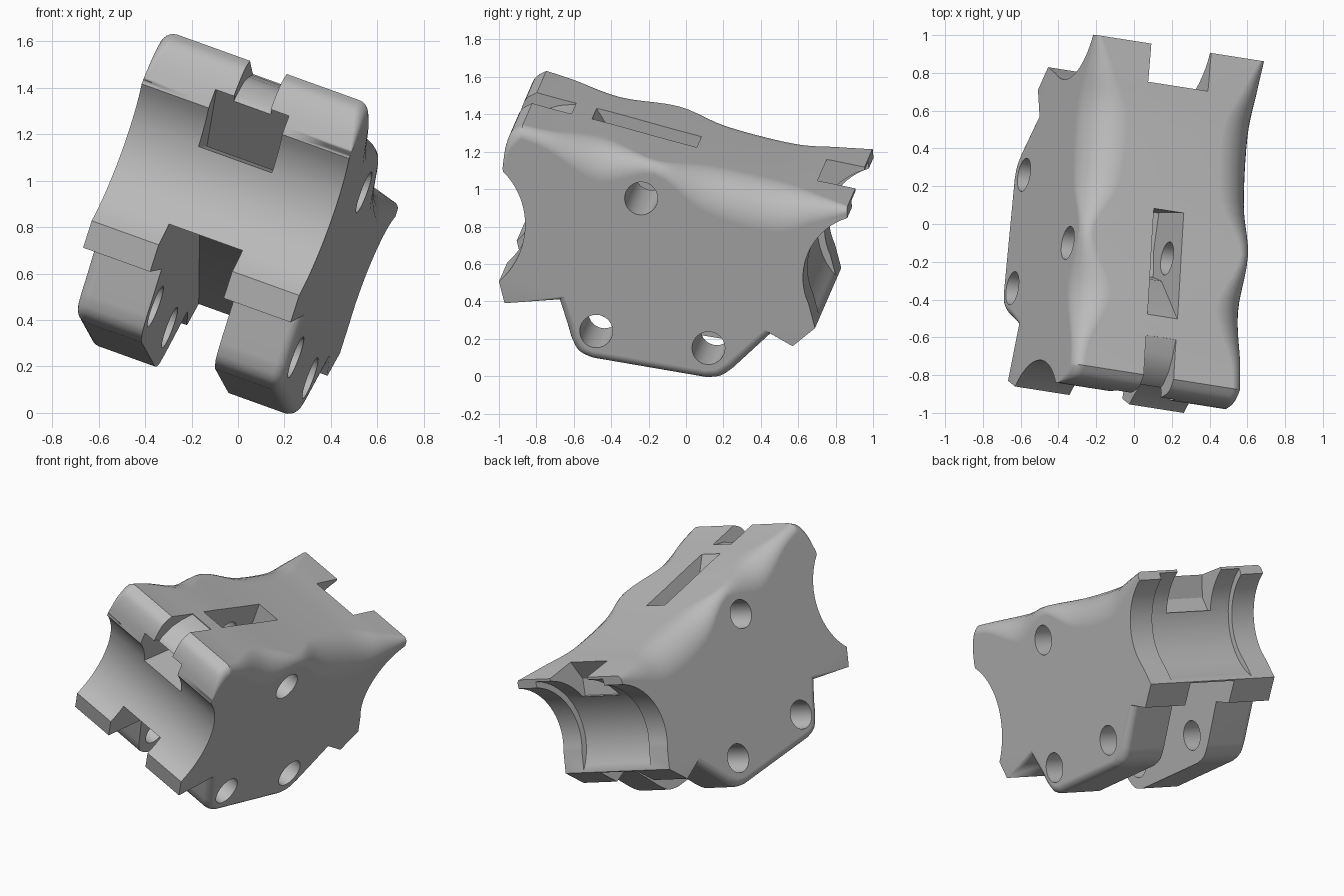
import bpy, bmesh, math
from mathutils import Vector

cube = bpy.data.objects.get("Cube")
if cube:
    bpy.data.objects.remove(cube, do_unlink=True)

grey = bpy.data.materials.new("plain_grey")
grey.use_nodes = True
colour = (0.5, 0.5, 0.5, 1)
grey.diffuse_color = colour
grey.node_tree.nodes["Principled BSDF"].inputs["Base Color"].default_value = colour

# Tilted frame: t runs across the width, y and z lie on the right-hand face
HALF = 0.48
AXIS = Vector((0.931, -0.146, -0.335))


def place(t, y, z):
    x = (0.222 - AXIS.y * y - AXIS.z * z) / AXIS.x
    return Vector((x, y, z)) + AXIS * (t - HALF)


def loft(name, sections):
    """Closed solid through equal-length rings of points."""
    bm = bmesh.new()
    rings = [[bm.verts.new(p) for p in s] for s in sections]
    n = len(rings[0])
    for a, b in zip(rings, rings[1:]):
        for i in range(n):
            j = (i + 1) % n
            bm.faces.new((a[i], a[j], b[j], b[i]))
    bm.faces.new(rings[0])
    bm.faces.new(rings[-1])
    bmesh.ops.remove_doubles(bm, verts=bm.verts, dist=0.0005)
    bmesh.ops.recalc_face_normals(bm, faces=bm.faces)
    mesh = bpy.data.meshes.new(name)
    bm.to_mesh(mesh)
    bm.free()
    mesh.materials.append(grey)
    obj = bpy.data.objects.new(name, mesh)
    bpy.context.collection.objects.link(obj)
    return obj


def prism(name, outline, half):
    return loft(name, [[place(t, y, z) for y, z in outline] for t in (-half, half)])


def arc(cy, cz, r, start, end, n):
    angles = [math.radians(start + (end - start) * i / n) for i in range(n + 1)]
    return [(cy + r * math.cos(a), cz + r * math.sin(a)) for a in angles]


def smooth_path(pts, steps=5):
    """Catmull-Rom through points of any dimension."""
    pts = [Vector(p) for p in pts]
    out = []
    for i in range(len(pts) - 1):
        a, b, c, d = pts[max(i - 1, 0)], pts[i], pts[i + 1], pts[min(i + 2, len(pts) - 1)]
        for k in range(steps):
            s = k / steps
            out.append(0.5 * (2 * b + (c - a) * s + (2 * a - 5 * b + 4 * c - d) * s * s
                              + (3 * b - a - 3 * c + d) * s ** 3))
    return out + [pts[-1]]


# Profile points carry an edge rounding: (y, z, inset y, inset z)
front_nose = smooth_path([(-.98, 1.115, 0, 0), (-.97, 1.21, .03, 0), (-.94, 1.29, .04, -.04),
                          (-.88, 1.327, 0, -.06)], 4)
# Nearly straight top whose side rounding swells and narrows
top = smooth_path([(-.88, 1.327, 0, -.06), (-.74, 1.288, 0, -.08), (-.47, 1.22, 0, -.18),
                   (-.17, 1.137, 0, -.06), (.1, 1.066, 0, -.19), (.46, .98, 0, -.21),
                   (.68, .937, 0, -.12), (.86, .90, 0, -.03)])
leg_front = [(-.68, .40, .03, .03), (-.64, .27, .05, .01)]
leg_front += smooth_path([(-.62, .2, .05, .01), (-.58, .125, .04, .03), (-.5, .085, 0, .05)], 3)
leg_rear = smooth_path([(.1, -.018, 0, .05), (.18, -.012, -.02, .05), (.25, .035, -.03, .04)], 3)
leg_rear += [(.45, .22, -.03, .03)]

profile = [tuple(p) for p in front_nose[:-1] + top]
profile += [(y, z, 0, 0) for y, z in arc(.96, .525, .335, 107, 205, 18)]
profile += [(.69, .257, 0, 0), (.57, .16, 0, 0)]
profile += [tuple(p) for p in reversed(leg_rear)]
profile += [tuple(p) for p in reversed(leg_front)]
profile += [(-.97, .39, 0, 0)]
profile += [(y, z, 0, 0) for y, z in arc(-1.26, .81, .4, -49.5, 45.5, 18)]

# Body with rounded side edges
sections = []
for side in (-1, 1):
    half_rings = []
    for k in range(7):
        a = math.radians(90) * k / 6
        ring = []
        for y, z, dy, dz in profile:
            w = math.hypot(dy, dz)
            f = 1 - math.sin(a)
            ring.append(place(side * (HALF - w * (1 - math.cos(a))), y + dy * f, z + dz * f))
        half_rings.append(ring)
    sections += half_rings if side < 0 else half_rings[::-1]
body = loft("clamp_body", sections)

# Cutters: gap, notches, slots, stepped rear bore and cross holes
WIDE, NARROW = 0.17, 0.085
cutters = [
    prism("leg_gap", [(-1.3, .61), (0, .56), (.55, .31), (.72, .235), (1.3, .235),
                      (1.3, -.3), (-1.3, -.3)], WIDE),
    prism("rear_notch", [(.6, .82), (.62, .72), (1.3, .7), (1.3, 1.3), (.66, 1.3), (.66, .945)], WIDE),
    prism("front_pocket", [(-1.3, .93), (-.65, .93), (-.95, 1.175), (-1.3, 1.175)], WIDE),
    prism("top_slot", [(-.56, 1.24), (-.36, .92), (-.34, .79), (-.2, .735), (0, .725),
                       (0, 1.5), (-.56, 1.5)], NARROW),
    prism("front_groove", [(-1.3, 1.0), (-.95, 1.1), (-.91, 1.18), (-.84, 1.235), (-.76, 1.258),
                           (-.67, 1.265), (-.67, 1.5), (-1.3, 1.5)], NARROW),
    prism("rear_bore_step", arc(.96, .525, .373, 0, 352.5, 47), .31),
]
for y, z in ((-.24, .95), (-.48, .24), (.12, .15)):
    cutters.append(prism("cross_hole", arc(y, z, .088, 0, 348.75, 31), 0.7))

bpy.ops.object.select_all(action="DESELECT")
body.select_set(True)
bpy.context.view_layer.objects.active = body
for cutter in cutters:
    cutter.hide_render = True
    mod = body.modifiers.new(cutter.name, "BOOLEAN")
    mod.operation = "DIFFERENCE"
    mod.solver = "EXACT"
    mod.object = cutter
    bpy.ops.object.modifier_apply(modifier=mod.name)
    bpy.data.objects.remove(cutter, do_unlink=True)

# Smooth curves while the large flat faces stay flat
bpy.ops.object.shade_smooth_by_angle(angle=math.radians(30))
flat = body.modifiers.new("flat_sides", "WEIGHTED_NORMAL")
flat.keep_sharp = True
